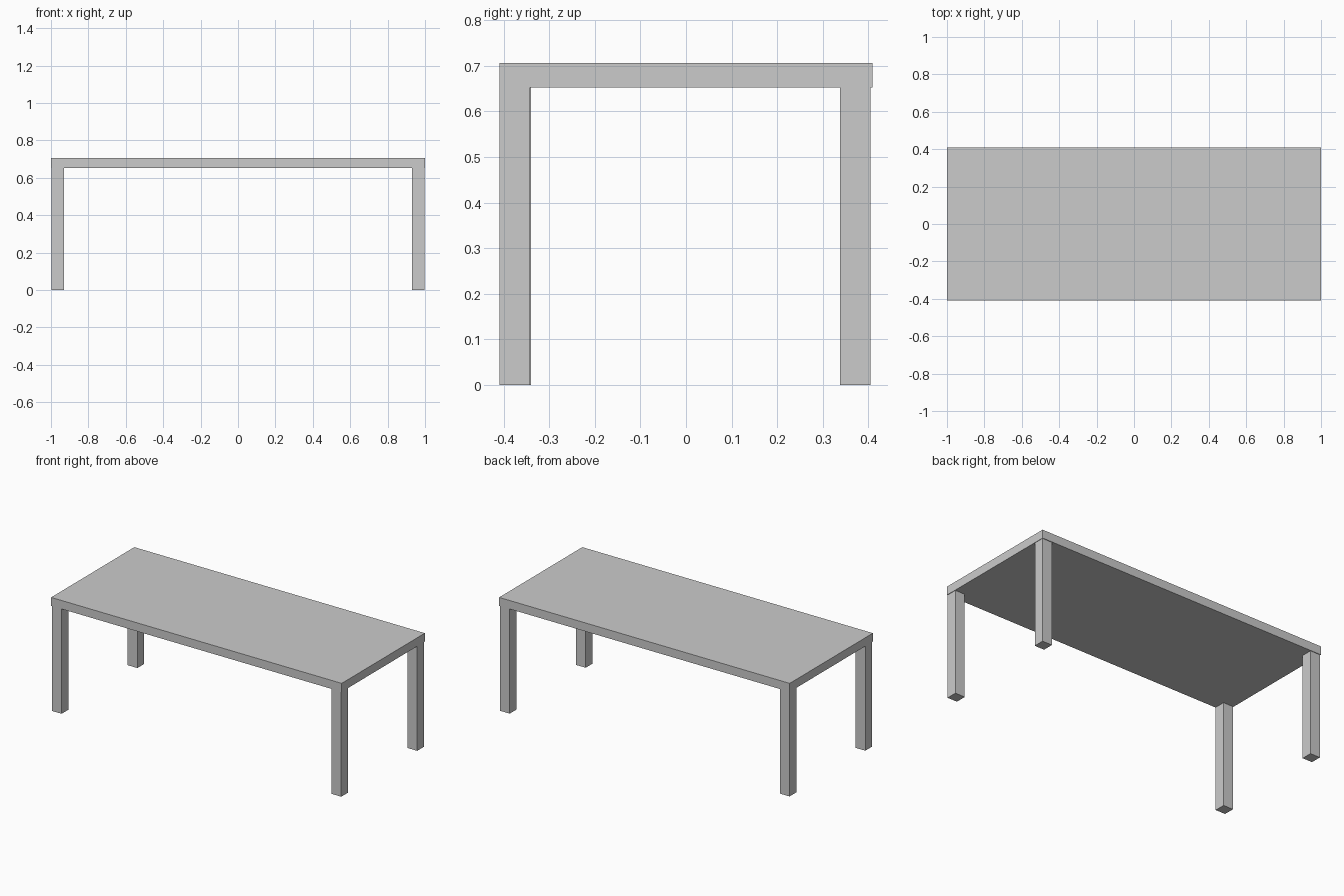
import bpy

if "Cube" in bpy.data.objects:
    bpy.data.objects.remove(bpy.data.objects["Cube"])


def box(name, lo, hi):
    """Add a box spanning two opposite corners."""
    centre = [(a + b) / 2 for a, b in zip(lo, hi)]
    bpy.ops.mesh.primitive_cube_add(size=1, location=centre)
    obj = bpy.context.object
    obj.name = name
    obj.scale = [b - a for a, b in zip(lo, hi)]
    bpy.ops.object.transform_apply(location=False, rotation=False, scale=True)
    return obj


TOP_Z, UNDER_Z = 0.706, 0.653
LEG = 0.067

# Table top
box("table_top", (-1, -0.409, UNDER_Z), (1, 0.409, TOP_Z))

# Four square legs, near-flush with the corners (outer corner x, y)
legs = {
    "front_left_leg": (-0.996, -0.407),
    "front_right_leg": (0.997, -0.409),
    "back_left_leg": (-0.996, 0.405),
    "back_right_leg": (0.997, 0.405),
}
for name, (x, y) in legs.items():
    inner_x = x - LEG if x > 0 else x + LEG
    inner_y = y - LEG if y > 0 else y + LEG
    box(name,
        (min(x, inner_x), min(y, inner_y), 0),
        (max(x, inner_x), max(y, inner_y), UNDER_Z))
